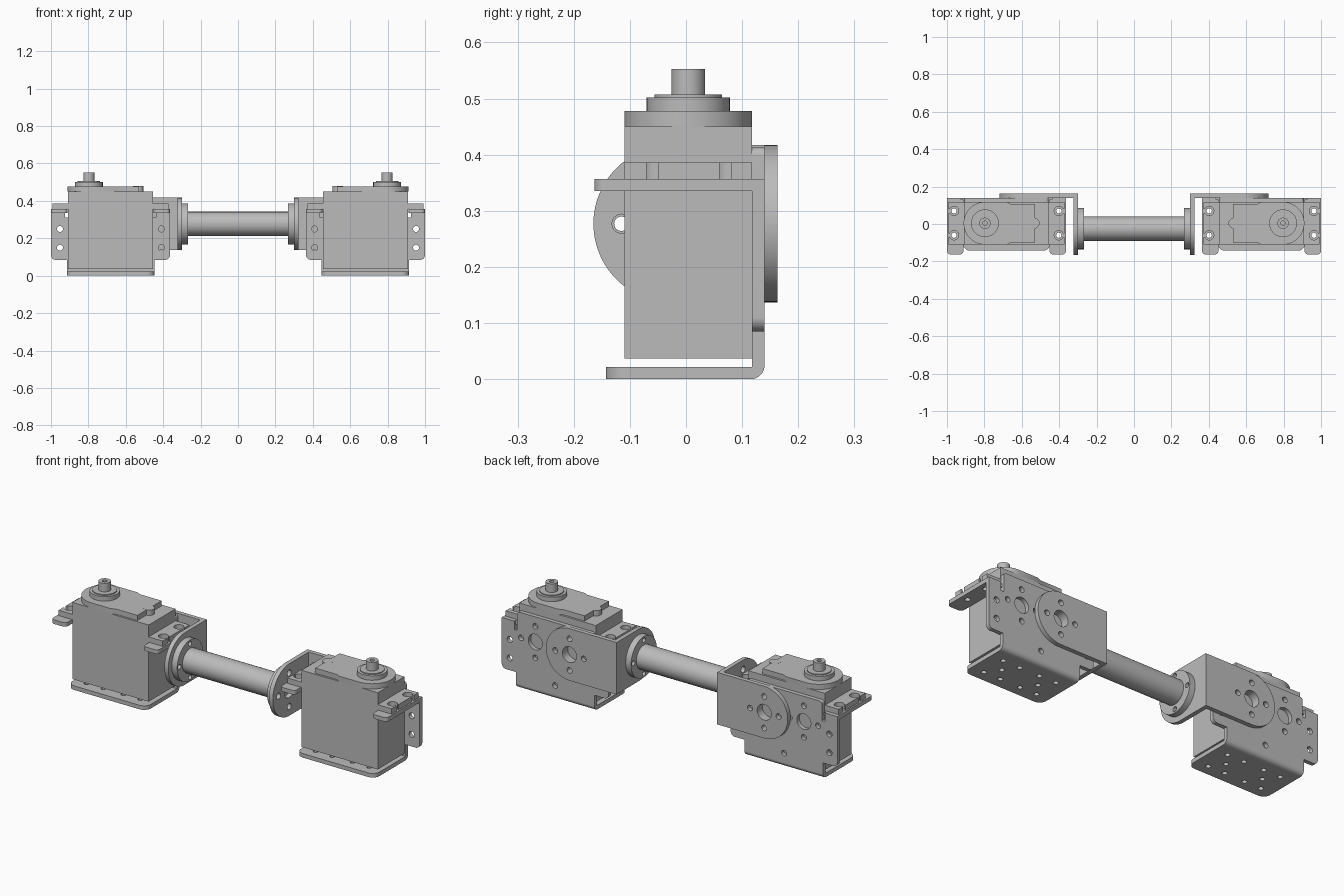
import bpy, bmesh
from math import sin, cos, tan, pi, radians
from mathutils import Vector

if "Cube" in bpy.data.objects:
    bpy.data.objects.remove(bpy.data.objects["Cube"])

grey = bpy.data.materials.new("plain grey")
grey.use_nodes = True
GREY = (0.5, 0.5, 0.5, 1)
grey.diffuse_color = GREY
grey.node_tree.nodes["Principled BSDF"].inputs["Base Color"].default_value = GREY


def circle(u, v, r, n=16):
    return [(u + r * cos(2 * pi * i / n), v + r * sin(2 * pi * i / n)) for i in range(n)]


def ring_holes(u, v, dist, r):
    return [circle(a, b, r) for a, b in circle(u, v, dist, 4)]


def outline(*corners, steps=20):
    """Polygon whose corners (u, v, radius) may be rounded."""
    pts = []
    count = len(corners)
    for i, c in enumerate(corners):
        p = Vector(c[:2])
        if len(c) == 2:
            pts.append(tuple(p))
            continue
        a = (Vector(corners[i - 1][:2]) - p).normalized()
        b = (Vector(corners[(i + 1) % count][:2]) - p).normalized()
        half = a.angle(b) / 2
        centre = p + (a + b).normalized() * c[2] / sin(half)
        start = p + a * c[2] / tan(half) - centre
        sweep = start.angle_signed(p + b * c[2] / tan(half) - centre)
        for k in range(steps + 1):
            t = -sweep * k / steps
            pts.append((centre.x + start.x * cos(t) - start.y * sin(t),
                        centre.y + start.x * sin(t) + start.y * cos(t)))
    return pts


def box(u0, u1, v0, v1, r=0.0):
    c = [(u0, v0), (u1, v0), (u1, v1), (u0, v1)]
    return outline(*[p + (r,) for p in c]) if r else c


def plate(name, loops, lo, hi, axis, mirrored=True):
    """Extrude an outline with holes between lo and hi along an axis."""
    cu = bpy.data.curves.new(name, "CURVE")
    cu.dimensions = "2D"
    cu.fill_mode = "BOTH"
    cu.extrude = (hi - lo) / 2
    for loop in loops:
        sp = cu.splines.new("POLY")
        sp.points.add(len(loop) - 1)
        for pt, (u, v) in zip(sp.points, loop):
            pt.co = (u, v, 0, 1)
        sp.use_cyclic_u = True
    helper = bpy.data.objects.new(name + "_outline", cu)
    bpy.context.collection.objects.link(helper)
    dg = bpy.context.evaluated_depsgraph_get()
    base = bpy.data.meshes.new_from_object(helper.evaluated_get(dg))
    bpy.data.objects.remove(helper)
    mid = (lo + hi) / 2
    for side, label in (((1, "left_"), (-1, "right_")) if mirrored else ((1, ""),)):
        bm = bmesh.new()
        bm.from_mesh(base)
        for v in bm.verts:
            u, w, h = v.co.x, v.co.y, v.co.z + mid
            p = {"x": (h, u, w), "y": (u, h, w), "z": (u, w, h)}[axis]
            v.co = (p[0] * side, p[1], p[2])
        bmesh.ops.remove_doubles(bm, verts=bm.verts, dist=0.0002)
        bmesh.ops.recalc_face_normals(bm, faces=bm.faces)
        me = bpy.data.meshes.new(label + name)
        bm.to_mesh(me)
        bm.free()
        me.materials.clear()
        me.materials.append(grey)
        ob = bpy.data.objects.new(label + name, me)
        bpy.context.collection.objects.link(ob)
        bpy.ops.object.select_all(action="DESELECT")
        ob.select_set(True)
        bpy.context.view_layer.objects.active = ob
        bpy.ops.object.shade_smooth_by_angle(angle=radians(35))
    bpy.data.meshes.remove(base)


MID = 0.682          # centre of each motor in x
SHAFT = (0.797, 0.004)
AXLE_Y, AXLE_Z = -0.025, 0.277
BACK, FRONT = 0.118, -0.11

# Motor case, top deck and output shaft
plate("motor_case", [box(0.455, 0.91, FRONT, BACK)], 0.037, 0.45, "z")
plate("top_deck", [outline((0.53, -0.1), (0.66, -0.1), (0.68, FRONT), (0.911, FRONT, 0.1138),
                           (0.911, BACK, 0.1138), (0.68, BACK), (0.66, 0.107), (0.53, 0.107))],
      0.45, 0.478, "z")
plate("deck_boss", [circle(0.533, SHAFT[1], 0.028, 24)], 0.45, 0.4785, "z")
plate("shaft_collar", [circle(*SHAFT, 0.074, 48)], 0.478, 0.502, "z")
plate("shaft_ring", [circle(*SHAFT, 0.06, 48)], 0.502, 0.507, "z")
plate("output_shaft", [circle(*SHAFT, 0.03, 32), circle(*SHAFT, 0.012)], 0.507, 0.553, "z")

# Slotted motor ears and the bracket flanges below them
SLOTS = (-0.06, 0.07)
for s, place in ((1, "outer"), (-1, "inner")):
    ear = [(0.22, FRONT), (0.31, FRONT)]
    for y in SLOTS:
        ear.append((0.31, y - 0.01))
        for k in range(17):
            t = -0.41 - (2 * pi - 0.82) * k / 16
            ear.append((0.28 + 0.025 * cos(t), y + 0.025 * sin(t)))
        ear.append((0.31, y + 0.01))
    ear += [(0.31, BACK), (0.22, BACK)]
    plate(place + "_motor_ear", [[(MID + s * d, y) for d, y in ear]], 0.357, 0.386, "z")
    a, b = sorted((MID + s * 0.23, MID + s * 0.318))
    holes = [circle(MID + s * 0.28, y, 0.014) for y in SLOTS]
    plate(place + "_flange", [outline((a, -0.163, 0.02), (b, -0.163, 0.02), (b, 0.13), (a, 0.13))]
          + holes, 0.335, 0.357, "z")

# Sheet bracket: back plate, bend and base
back = outline((0.447, 0.03), (0.915, 0.03), (0.915, 0.085), (1.0, 0.085, 0.025), (1.0, 0.357),
               (0.925, 0.357), (0.925, 0.31), (0.908, 0.31), (0.908, 0.413, 0.015),
               (0.456, 0.413, 0.015), (0.456, 0.31), (0.439, 0.31), (0.439, 0.357),
               (0.364, 0.357), (0.364, 0.085, 0.025), (0.447, 0.085))
holes = [circle(x, z, 0.016) for x in (0.41, 0.952) for z in (0.15, 0.25)]
holes += [circle(x, AXLE_Z, 0.042, 32) for x in (0.58, 0.8)]
holes += ring_holes(0.8, AXLE_Z, 0.085, 0.015) + [circle(MID, 0.075, 0.015)]
holes += [circle(0.58, AXLE_Z + d, 0.015) for d in (-0.085, 0.085)]
plate("bracket_back", [back] + holes, BACK, 0.14, "y")
plate("bracket_bend", [outline((0.11, 0), (0.14, 0, 0.025), (0.14, 0.03), (BACK, 0.03),
                               (BACK, 0.022), (0.11, 0.022))], 0.447, 0.915, "x")
base = outline((0.447, -0.143, 0.04), (0.915, -0.143, 0.04), (0.915, 0.11), (0.447, 0.11))
holes = [circle(MID + d, y, 0.013) for d in (-0.16, -0.06, 0.06, 0.16) for y in (-0.085, 0.055)]
holes += [circle(MID + d, -0.015, 0.013) for d in (-0.11, 0.11)]
plate("bracket_base", [base] + holes, 0, 0.022, "z")

# Angle bracket joining the motor bracket to the tube
R = 0.1399
side = outline((0.3, AXLE_Z - 0.14), (0.72, AXLE_Z - 0.14, R), (0.72, AXLE_Z + 0.14, R),
               (0.3, AXLE_Z + 0.14))
plate("angle_side", [side, circle(0.58, AXLE_Z, 0.042, 32)]
      + ring_holes(0.58, AXLE_Z, 0.085, 0.015), 0.14, 0.163, "y")
end = outline((0.14, AXLE_Z - 0.14), (0.14, AXLE_Z + 0.14), (-0.165, AXLE_Z + 0.14, R),
              (-0.165, AXLE_Z - 0.14, R))
plate("angle_end", [end, circle(AXLE_Y, AXLE_Z, 0.042, 32)]
      + ring_holes(AXLE_Y, AXLE_Z, 0.09, 0.017), 0.3, 0.323, "x")

# Tube with its end hubs
plate("tube_hub", [circle(AXLE_Y, AXLE_Z, 0.11, 48)]
      + ring_holes(AXLE_Y, AXLE_Z, 0.09, 0.013), 0.268, 0.3, "x")
plate("tube", [circle(AXLE_Y, AXLE_Z, 0.065, 48)], -0.3, 0.3, "x", mirrored=False)
